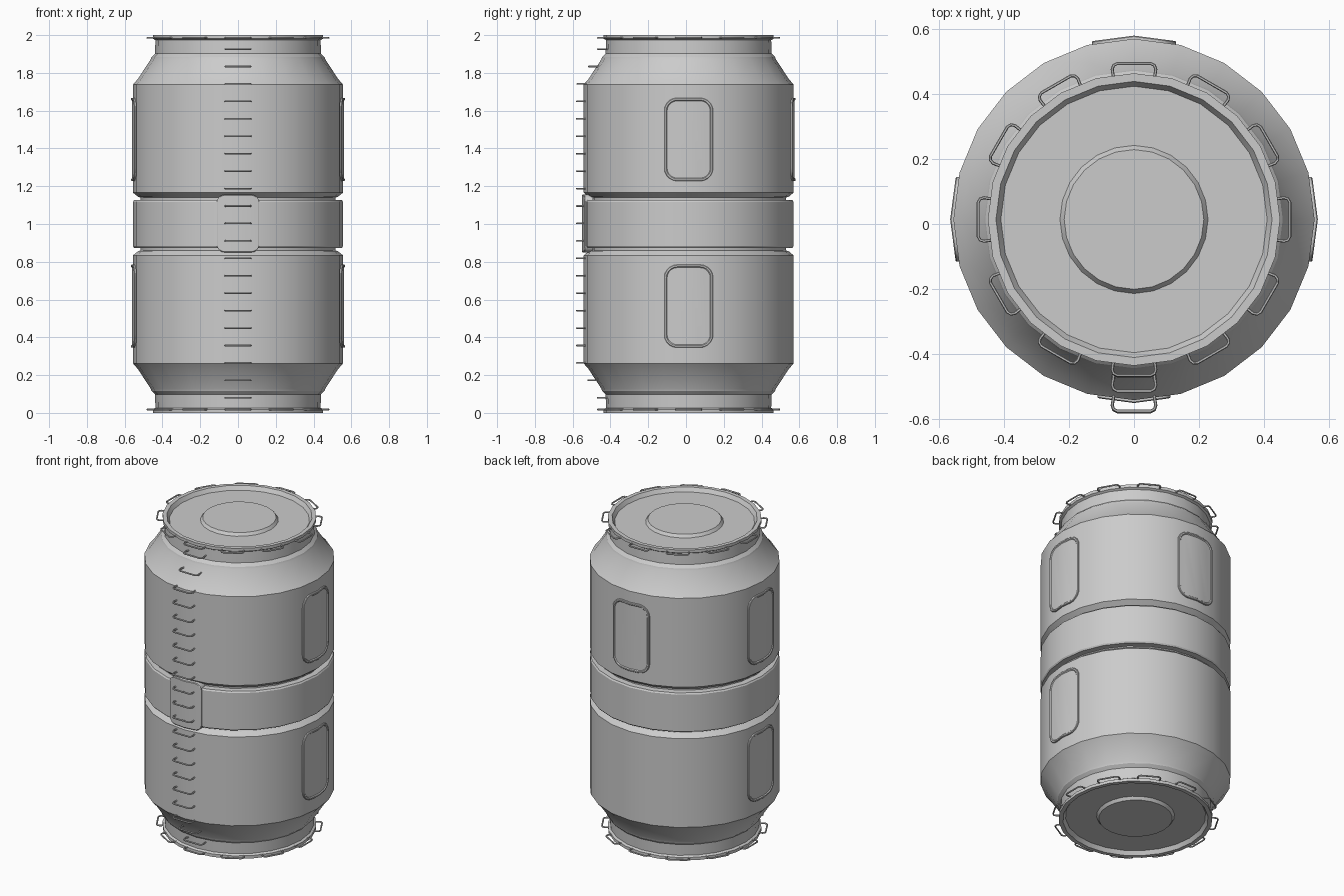
import bpy, bmesh, math
from mathutils import Vector, Matrix

if "Cube" in bpy.data.objects:
    bpy.data.objects.remove(bpy.data.objects["Cube"])

CY = 0.014          # body axis sits slightly behind the origin
SIDES = 24
R = 0.556
SLOPE = math.tan(math.pi / SIDES)

grey = bpy.data.materials.new("light_grey")
grey.diffuse_color = (0.6, 0.6, 0.6, 1)
grey.use_nodes = True
grey.node_tree.nodes["Principled BSDF"].inputs["Base Color"].default_value = grey.diffuse_color


def finish(name, bm):
    bmesh.ops.remove_doubles(bm, verts=bm.verts, dist=1e-5)
    bmesh.ops.recalc_face_normals(bm, faces=bm.faces)
    me = bpy.data.meshes.new(name)
    bm.to_mesh(me)
    bm.free()
    ob = bpy.data.objects.new(name, me)
    bpy.context.collection.objects.link(ob)
    me.materials.append(grey)
    bpy.ops.object.select_all(action='DESELECT')
    ob.select_set(True)
    bpy.context.view_layer.objects.active = ob
    bpy.ops.object.shade_smooth_by_angle(angle=math.radians(25))
    return ob


# Body: upper half profile as (radius, height above the middle), mirrored downwards
half = [(R, .117), (.55, .126), (.515, .128), (.515, .14), (.528, .143), (R, .166),
        (R, .738), (.53, .768), (.462, .872), (.458, .884), (.44, .902), (.437, .973),
        (.45, .981), (.45, 1), (.425, 1), (.41, .975), (.228, .975), (.215, .993), (0, .993)]
profile = [(r, 1 - z) for r, z in reversed(half)] + [(r, 1 + z) for r, z in half]
bm = bmesh.new()
rings = []
for r, z in profile:
    rings.append([bm.verts.new((r * math.cos(a), CY + r * math.sin(a), z))
                  for a in (math.tau * i / SIDES for i in range(SIDES))])
for lo, hi in zip(rings, rings[1:]):
    for i in range(SIDES):
        j = (i + 1) % SIDES
        bm.faces.new((lo[i], lo[j], hi[j], hi[i]))
finish("barrel_body", bm)


def plate(name, angle, z0, z1, half_w, corner, steps):
    """Rounded plate bent over one body edge; steps are (inset, height) loops."""
    rot = Matrix.Translation((0, CY, 0)) @ Matrix.Rotation(angle, 4, 'Z')
    bm = bmesh.new()
    loops = []
    for inset, h in steps:
        w, b, t, c = half_w - inset, z0 + inset, z1 - inset, corner - inset
        side = [(0, b)]
        for cz, start in ((b + c, -90), (t - c, 0)):
            for k in range(6):
                a = math.radians(start + 18 * k)
                side.append((w - c + c * math.cos(a), cz + c * math.sin(a)))
        side.append((0, t))
        pts = side + [(-u, z) for u, z in reversed(side[1:-1])]
        loops.append([bm.verts.new(rot @ Vector((R - abs(u) * SLOPE + h, u, z)))
                      for u, z in pts])
    n = len(loops[0])
    for lo, hi in zip(loops, loops[1:]):
        for i in range(n):
            j = (i + 1) % n
            bm.faces.new((lo[i], lo[j], hi[j], hi[i]))
    top, m = loops[-1], n // 2
    bm.faces.new(top[:m + 1])
    bm.faces.new(top[m:] + top[:1])
    finish(name, bm)


# Side and back panels with a raised border
border = [(0, -.006), (0, .007), (.003, .010), (.011, .010), (.016, .005)]
for label, ang, rows in (("right", 0, 2), ("back", 90, 1), ("left", 180, 2)):
    plate("upper_panel_" + label, math.radians(ang), 1.227, 1.668, .13, .07, border)
    if rows == 2:
        plate("lower_panel_" + label, math.radians(ang), .345, .785, .13, .07, border)

# Front clasp over the middle band
plate("front_clasp", math.radians(-90), .85, 1.155, .112, .04,
      [(0, -.035), (0, .006), (.004, .009)])


def bars(name, placements):
    """U-shaped round bars; placements are (angle, radius, height)."""
    path = [(-.061, -.022), (-.067, .018), (-.063, .03), (-.052, .036),
            (.052, .036), (.063, .03), (.067, .018), (.061, -.022)]
    tube, n = .0048, 6
    bm = bmesh.new()
    for ang, r, z in placements:
        rot = Matrix.Translation((0, CY, z)) @ Matrix.Rotation(ang, 4, 'Z')
        pts = [Vector((r + d, u, 0)) for u, d in path]
        sections = []
        for i, p in enumerate(pts):
            t = (pts[min(i + 1, len(pts) - 1)] - pts[max(i - 1, 0)]).normalized()
            side = t.cross(Vector((0, 0, 1)))
            sections.append([bm.verts.new(rot @ (p + side * tube * math.cos(a)
                                                 + Vector((0, 0, tube * math.sin(a)))))
                             for a in (math.tau * k / n for k in range(n))])
        for lo, hi in zip(sections, sections[1:]):
            for k in range(n):
                j = (k + 1) % n
                bm.faces.new((lo[k], lo[j], hi[j], hi[k]))
        bm.faces.new(sections[0])
        bm.faces.new(sections[-1])
    ob = finish(name, bm)
    ob.data.shade_smooth()


def surface(z):
    """Body radius at a height, ignoring the grooves."""
    d = abs(z - 1)
    if d < .738:
        return R
    if d < .885:
        return R - (d - .738) / .147 * (R - .458)
    return .445


# Ladder rungs up the front
bars("ladder_rungs", [(-math.pi / 2, surface(z), z)
                      for z in (.08 + .0923 * i for i in range(21))])

# Twelve handles around each rim
for name, z in (("top_rim_handles", 1.985), ("bottom_rim_handles", .018)):
    bars(name, [(math.tau * i / 12, .444, z) for i in range(12)])
